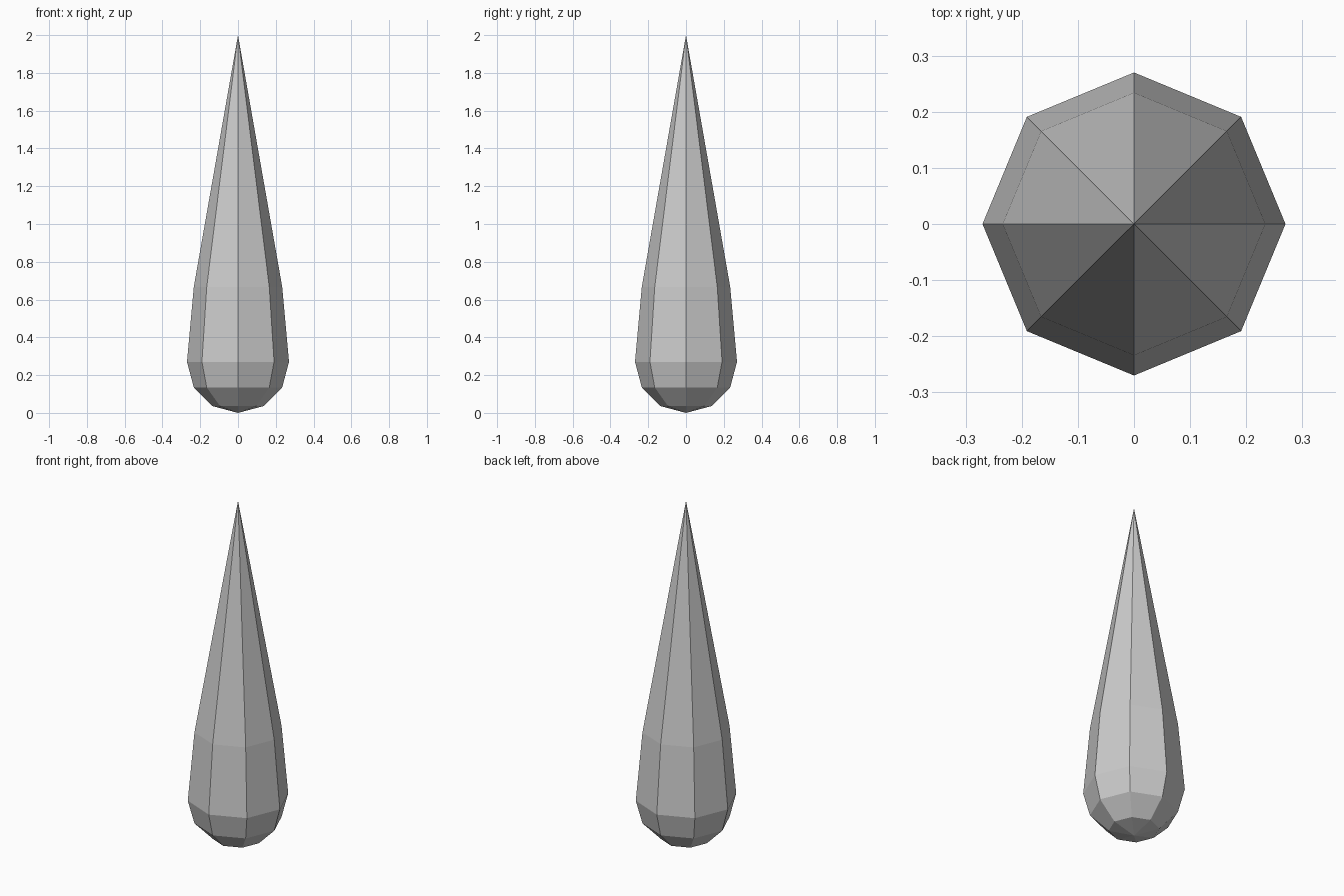
import bpy, bmesh
from math import cos, sin, pi

if "Cube" in bpy.data.objects:
    bpy.data.objects.remove(bpy.data.objects["Cube"])

SIDES = 8
# (radius, height) rings of the drop, between the bottom and top points
PROFILE = [(0.135, 0.036), (0.234, 0.135), (0.27, 0.27), (0.234, 0.667)]

bm = bmesh.new()

# Rings of the body
rings = [[bm.verts.new((r * cos(2 * pi * i / SIDES), r * sin(2 * pi * i / SIDES), z))
          for i in range(SIDES)] for r, z in PROFILE]
bottom = bm.verts.new((0, 0, 0))
tip = bm.verts.new((0, 0, 2))

for i in range(SIDES):
    j = (i + 1) % SIDES
    # Rounded base point, side panels, long pointed top
    bm.faces.new((bottom, rings[0][j], rings[0][i]))
    for low, high in zip(rings, rings[1:]):
        bm.faces.new((low[i], low[j], high[j], high[i]))
    bm.faces.new((rings[-1][i], rings[-1][j], tip))

mesh = bpy.data.meshes.new("teardrop")
bm.to_mesh(mesh)
bm.free()
bpy.context.collection.objects.link(bpy.data.objects.new("teardrop", mesh))
